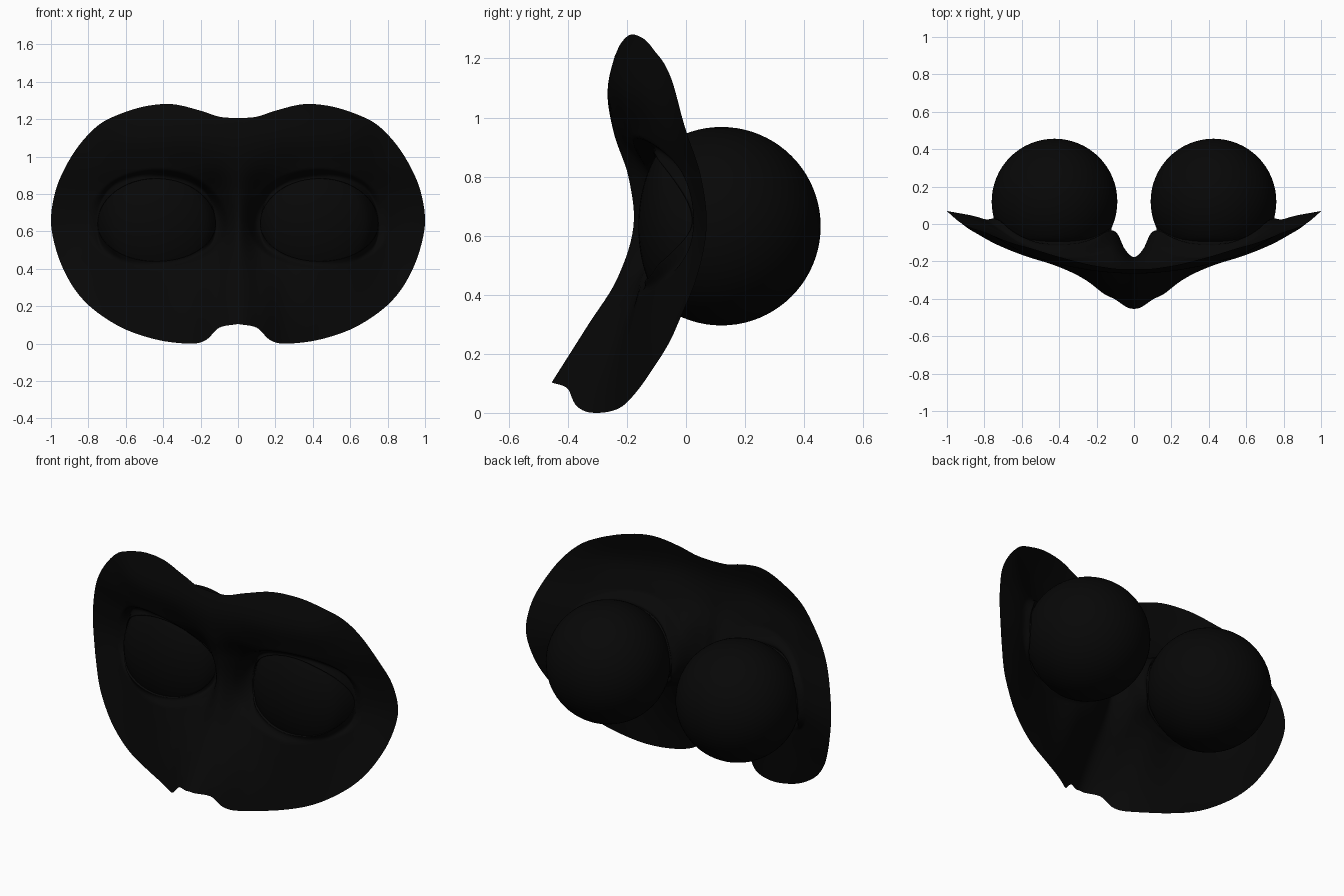
import bpy, bmesh, math

if "Cube" in bpy.data.objects:
    bpy.data.objects.remove(bpy.data.objects["Cube"])

black = bpy.data.materials.new("near_black")
black.diffuse_color = (0.0022, 0.0022, 0.0022, 1)
black.use_nodes = True
black.node_tree.nodes["Principled BSDF"].inputs["Base Color"].default_value = black.diffuse_color

EX, EY, EZ, R = 0.425, 0.12, 0.632, 0.336   # eyeball centre and radius

# Half outline of the mask seen from the front (x, z)
OUTLINE = [(0, 1.205), (.1, 1.213), (.2, 1.245), (.35, 1.28), (.5, 1.268), (.65, 1.22),
           (.75, 1.165), (.85, 1.06), (.93, .93), (.98, .8), (1, .65), (.972, .5),
           (.92, .37), (.85, .26), (.75, .165), (.6, .075), (.42, .018), (.25, 0),
           (.17, .02), (.1, .085), (0, .105)]
# Depth of the face: rows by height, columns by distance from the middle
XS = [0, .12, .25, .42, .6, .8, 1]
ZS = [0, .15, .3, .45, .63, .8, .95, 1.1, 1.28]
DEPTH = [[-.52, -.42, -.305, -.225, -.18, -.13, -.08],
         [-.425, -.36, -.265, -.205, -.15, -.09, -.02],
         [-.33, -.275, -.21, -.18, -.125, -.05, 0],
         [-.235, -.17, -.15, -.15, -.10, -.01, .045],
         [-.178, -.05, -.10, -.12, -.08, .025, .07],
         [-.195, -.12, -.12, -.13, -.07, .01, .055],
         [-.245, -.225, -.2, -.175, -.12, -.03, .02],
         [-.265, -.26, -.245, -.21, -.15, -.045, -.01],
         [-.22, -.22, -.21, -.17, -.105, -.04, -.02]]


def spline(ts, vs, t, flat_start=False):
    """Smooth cubic interpolation through uneven knots."""
    n = len(ts)
    i = max(j for j in range(n - 1) if ts[j] <= t or j == 0)

    def slope(j):
        if j == 0 and flat_start:
            return 0
        a, b = max(j - 1, 0), min(j + 1, n - 1)
        return (vs[b] - vs[a]) / (ts[b] - ts[a])
    h = ts[i + 1] - ts[i]
    s = min(max((t - ts[i]) / h, 0), 1)
    return ((2*s**3 - 3*s*s + 1) * vs[i] + (s**3 - 2*s*s + s) * h * slope(i)
            + (3*s*s - 2*s**3) * vs[i + 1] + (s**3 - s*s) * h * slope(i + 1))


def flatten(d):
    """Eyeball front is slightly flattened."""
    return d if d < .2 else .2 + (d - .2) * .6


def eye_front(x, z):
    q = R * R - (x - EX) ** 2 - (z - EZ) ** 2
    return EY - flatten(math.sqrt(max(q, 0)))


def rho(x, z):
    w = z - .64
    return math.hypot((x - .435) / .315, w / (.242 if w > 0 else .2))


def skin_y(x, z):
    base = spline(ZS, [spline(XS, row, x, True) for row in DEPTH], z)
    t = min(max((rho(x, z) - 1) / .22, 0), 1)
    t = t * t * (3 - 2 * t)
    rim = min(eye_front(x, z) - .015, .03 if x > EX else -.035)
    return rim * (1 - t) + base * t


# Face mask: rings running from the eyelid rim out to the outline, then mirrored
ks = list(range(len(OUTLINE)))
SUB = 6
edge = []
for i in range((len(ks) - 1) * SUB + 1):
    edge.append((max(spline(ks, [p[0] for p in OUTLINE], i / SUB), 0),
                 max(spline(ks, [p[1] for p in OUTLINE], i / SUB), 0)))
edge += [(0, .105 + 1.1 * i / 40) for i in range(1, 40)]

bm = bmesh.new()
RINGS = 36
rings = []
for r in range(-1, RINGS + 1):
    ring = []
    for (bx, bz) in edge:
        dx, dz = bx - .435, bz - .64
        k = 1 / rho(bx, bz)
        f = (max(r, 0) / RINGS) ** 1.3
        s = k + (1 - k) * f
        x, z = .435 + dx * s, .64 + dz * s
        y = skin_y(x, z)
        if r < 0:                      # lid rim tucked back into the eyeball
            y += .025
        ring.append(bm.verts.new((x if x > 1e-5 else 0, y, z)))
    rings.append(ring)
n = len(edge)
for a, b in zip(rings, rings[1:]):
    for i in range(n):
        j = (i + 1) % n
        bm.faces.new((a[i], a[j], b[j], b[i]))
bmesh.ops.recalc_face_normals(bm, faces=bm.faces)
if sum(f.normal.y for f in bm.faces) > 0:
    bmesh.ops.reverse_faces(bm, faces=bm.faces)
me = bpy.data.meshes.new("face_mask")
bm.to_mesh(me)
bm.free()
me.materials.append(black)
me.shade_smooth()
mask = bpy.data.objects.new("face_mask", me)
bpy.context.collection.objects.link(mask)
mir = mask.modifiers.new("mirror", 'MIRROR')
mir.use_clip = True
mir.merge_threshold = .0005

# Eyeballs
for side, name in ((-1, "right_eyeball"), (1, "left_eyeball")):
    bm = bmesh.new()
    bmesh.ops.create_uvsphere(bm, u_segments=64, v_segments=40, radius=R)
    for v in bm.verts:
        if v.co.y < 0:
            v.co.y = -flatten(-v.co.y)
    me = bpy.data.meshes.new(name)
    bm.to_mesh(me)
    bm.free()
    me.materials.append(black)
    me.shade_smooth()
    ob = bpy.data.objects.new(name, me)
    ob.location = (side * EX, EY, EZ)
    bpy.context.collection.objects.link(ob)
